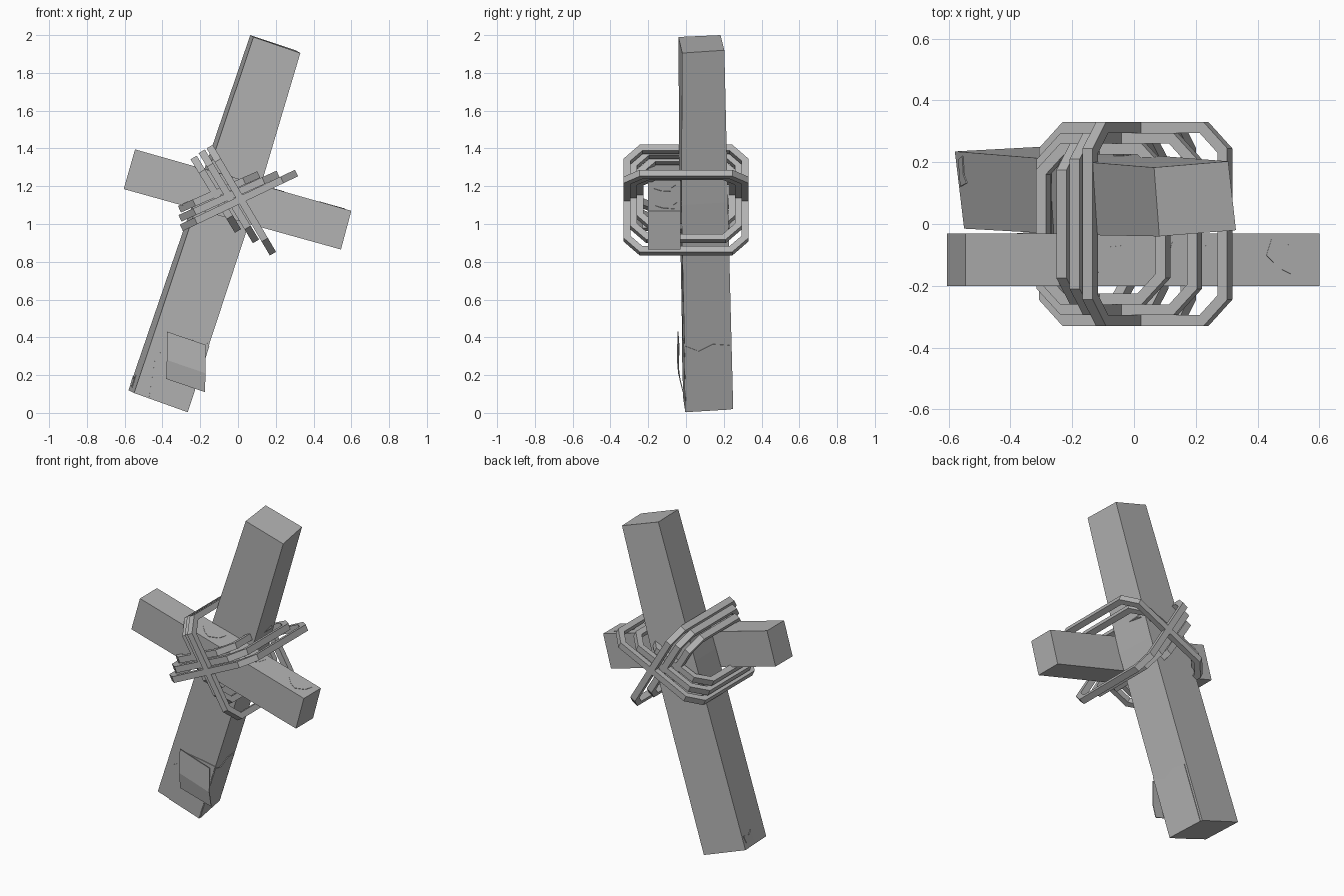
import bpy, bmesh, math
from mathutils import Vector as V

if "Cube" in bpy.data.objects:
    bpy.data.objects.remove(bpy.data.objects["Cube"])

grey = bpy.data.materials.new("plain grey")
grey.diffuse_color = (0.45, 0.45, 0.45, 1)
grey.use_nodes = True
grey.node_tree.nodes["Principled BSDF"].inputs["Base Color"].default_value = grey.diffuse_color


def finish(name, bm):
    bmesh.ops.recalc_face_normals(bm, faces=bm.faces)
    mesh = bpy.data.meshes.new(name)
    bm.to_mesh(mesh)
    bm.free()
    mesh.materials.append(grey)
    ob = bpy.data.objects.new(name, mesh)
    bpy.context.collection.objects.link(ob)
    return ob


def loft(name, sections, closed=False):
    """Skin a list of equal-length loops; cap the ends unless closed."""
    bm = bmesh.new()
    rows = [[bm.verts.new(p) for p in s] for s in sections]
    pairs = list(zip(rows, rows[1:])) + ([(rows[-1], rows[0])] if closed else [])
    for a, b in pairs:
        for i in range(len(a)):
            j = (i + 1) % len(a)
            bm.faces.new((a[i], a[j], b[j], b[i]))
    if not closed:
        bm.faces.new(rows[0])
        bm.faces.new(rows[-1])
    return finish(name, bm)


def patch(name, quad, outline, outward, lift=0.004):
    """Thin plate lying on a four-cornered face, outlined in 0..1 face coordinates."""
    a, b, c, d = [V(p) for p in quad]
    n = (b - a).cross(d - a).normalized()
    if n.dot(V(outward)) < 0:
        n = -n
    base = [a.lerp(b, u).lerp(d.lerp(c, u), v) for u, v in outline]
    return loft(name, [[p - n * 0.003 for p in base], [p + n * lift for p in base]])


# Leaning post: slightly bent and tapered (front-left, front-right, back-right, back-left)
post = [
    [(-.55, -.015, .105), (-.27, 0, .005), (-.30, .25, .02), (-.58, .235, .12)],
    [(-.187, -.035, 1.19), (.09, -.025, 1.10), (.062, .222, 1.115), (-.208, .205, 1.203)],
    [(.082, -.04, 1.99), (.33, -.02, 1.905), (.305, .203, 1.92), (.065, .183, 2.0)],
]
loft("post", post)

# Crossbar in front of the post
bar_end = [(-.605, 1.185), (-.545, 1.395), (.60, 1.07), (.545, .865)]
loft("crossbar", [[(x, y, z) for x, z in bar_end] for y in (-.20, -.03)])


def binding(name, start, end, half_y, width=.038, thick=.035, cut=.085):
    """Chamfered rectangular loop whose long axis runs start -> end in the xz plane."""
    a, b = V((start[0], 0, start[1])), V((end[0], 0, end[1]))
    mid, axis = (a + b) / 2, (b - a).normalized()
    side = V((-axis.z, 0, axis.x)) * width / 2
    half = (b - a).length / 2

    def ring(inset):
        s, y = half - inset, half_y - inset
        c = cut - inset * (2 - math.sqrt(2))
        pts = [(s, y - c), (s - c, y), (c - s, y), (-s, y - c),
               (-s, c - y), (c - s, -y), (s - c, -y), (s, c - y)]
        return [mid + axis * p + V((0, q, 0)) for p, q in pts]

    outer, inner = ring(0), ring(thick)
    loft(name, [[p - side for p in outer], [p + side for p in outer],
                [p + side for p in inner], [p - side for p in inner]], closed=True)


# Two crossing sets of three nested bindings
rising = [((-.30, .98), (.31, 1.27), .33), ((-.307, 1.03), (.212, 1.265), .295),
          ((-.31, 1.078), (.11, 1.262), .26)]
falling = [((-.15, 1.41), (.185, .843), .33), ((-.192, 1.385), (.095, .908), .295),
           ((-.235, 1.352), (0, .963), .26)]
for label, group in (("rising", rising), ("falling", falling)):
    for i, (s, e, y) in enumerate(group, 1):
        binding(f"{label}_binding_{i}", s, e, y)

# Torn wrapping around the foot of the post
low, mid = post[0], post[1]
patch("foot_wrap_front", [low[1], low[0], mid[0], mid[1]],
      [(0, 0), (.72, 0), (.85, .2), (.77, .22), (.77, .3), (.3, .32), (0, .33)], (0, -1, 0))
patch("foot_wrap_side", [low[1], low[2], mid[2], mid[1]],
      [(0, 0), (.95, 0), (.95, .31), (.6, .32), (.3, .29), (0, .32)], (1, 0, 0))
patch("foot_scrap", [low[0], low[3], mid[3], mid[0]],
      [(.55, .02), (.9, .03), (.95, .07), (.7, .06), (.6, .08)], (-1, 0, 0))

# Loose note hanging in front of the foot, with a curled lower edge
note = [((-.375, -.045, .43), (-.17, -.04, .36)),
        ((-.377, -.048, .28), (-.172, -.042, .21)),
        ((-.38, -.035, .18), (-.175, -.018, .11))]
loft("note", [[l, r, (r[0], r[1] + .005, r[2]), (l[0], l[1] + .005, l[2])] for l, r in note])

# Flat stains on the top of the crossbar
bar_top = [(-.545, -.20, 1.395), (.60, -.20, 1.07), (.60, -.03, 1.07), (-.545, -.03, 1.395)]
blob = [(-.06, .1), (-.045, .5), (.0, .35), (.06, .4), (.05, -.05), (.01, -.35), (-.025, -.2)]
for i, (u, v) in enumerate([(.39, .45), (.63, .45), (.91, .5)], 1):
    patch(f"crossbar_stain_{i}", bar_top, [(u + p, v + q * .8) for p, q in blob], (0, 0, 1), .002)
